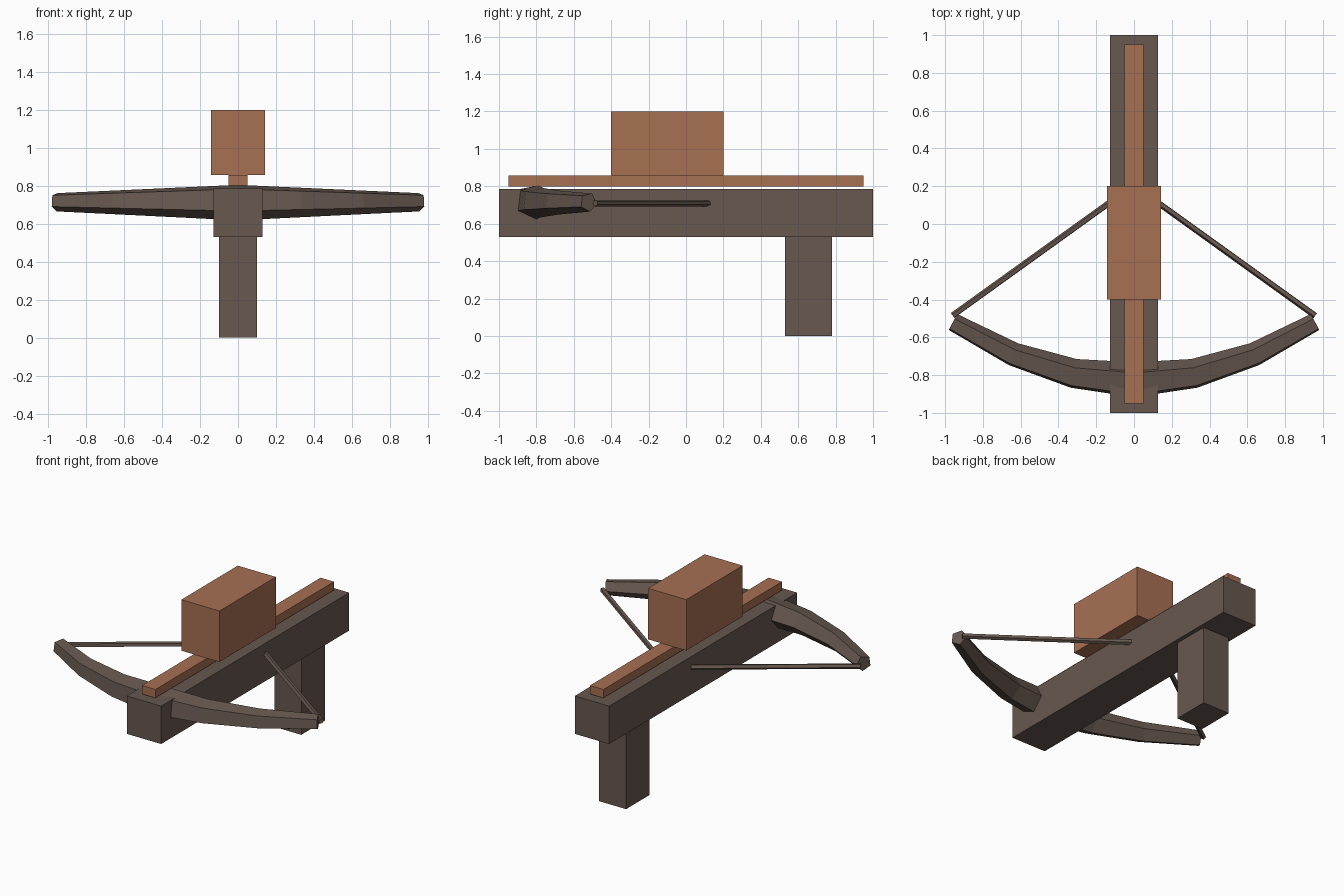
import bpy, bmesh, math
from mathutils import Vector

if "Cube" in bpy.data.objects:
    bpy.data.objects.remove(bpy.data.objects["Cube"])


def material(name, rgb):
    m = bpy.data.materials.new(name)
    m.diffuse_color = (*rgb, 1)
    m.use_nodes = True
    m.node_tree.nodes["Principled BSDF"].inputs["Base Color"].default_value = m.diffuse_color
    return m


DARK = material("dark wood", (0.135, 0.098, 0.08))
RED = material("reddish wood", (0.39, 0.16, 0.086))


def finish(name, bm, mat):
    bmesh.ops.recalc_face_normals(bm, faces=bm.faces)
    me = bpy.data.meshes.new(name)
    bm.to_mesh(me)
    bm.free()
    me.materials.append(mat)
    ob = bpy.data.objects.new(name, me)
    bpy.context.collection.objects.link(ob)
    return ob


def box(name, lo, hi, mat):
    bm = bmesh.new()
    bmesh.ops.create_cube(bm, size=1)
    for v in bm.verts:
        v.co = [(a + b) / 2 + c * (b - a) for a, b, c in zip(lo, hi, v.co)]
    return finish(name, bm, mat)


def tube(name, path, radii, mat, sides=5, turn=65):
    """Sweep a polygon along a horizontal path, with a radius per point."""
    bm = bmesh.new()
    pts = [Vector(p) for p in path]
    rings = []
    for i, p in enumerate(pts):
        t = (pts[min(i + 1, len(pts) - 1)] - pts[max(i - 1, 0)]).normalized()
        side = Vector((-t.y, t.x, 0)).normalized()
        up = t.cross(side)
        ring = []
        for k in range(sides):
            a = math.radians(turn + 360 * k / sides)
            ring.append(bm.verts.new(p + radii[i] * (math.cos(a) * side + math.sin(a) * up)))
        rings.append(ring)
    for a, b in zip(rings, rings[1:]):
        for k in range(sides):
            n = (k + 1) % sides
            bm.faces.new((a[k], a[n], b[n], b[k]))
    bm.faces.new(rings[0])
    bm.faces.new(rings[-1])
    return finish(name, bm, mat)


# Stock, grip, rail and bolt magazine
box("stock", (-0.128, -1, 0.53), (0.128, 1, 0.785), DARK)
box("grip", (-0.1, 0.53, 0), (0.1, 0.78, 0.53), DARK)
box("rail", (-0.05, -0.95, 0.80), (0.05, 0.95, 0.857), RED)
box("magazine", (-0.142, -0.4, 0.857), (0.142, 0.2, 1.2), RED)

# Bow: tapered five-sided arc
xs = [0.32 * i for i in range(-3, 4)]
tube("bow", [(x, -0.83 + 0.335 * x * x, 0.715) for x in xs],
     [0.099 - 0.05 * abs(x) for x in xs], DARK)

# Bowstring: two straight halves meeting inside the stock
for label, s in (("left", -1), ("right", 1)):
    tube(label + "_string", [(s * 0.96, -0.485, 0.71), (0, 0.205, 0.71)],
         [0.017, 0.017], DARK)
